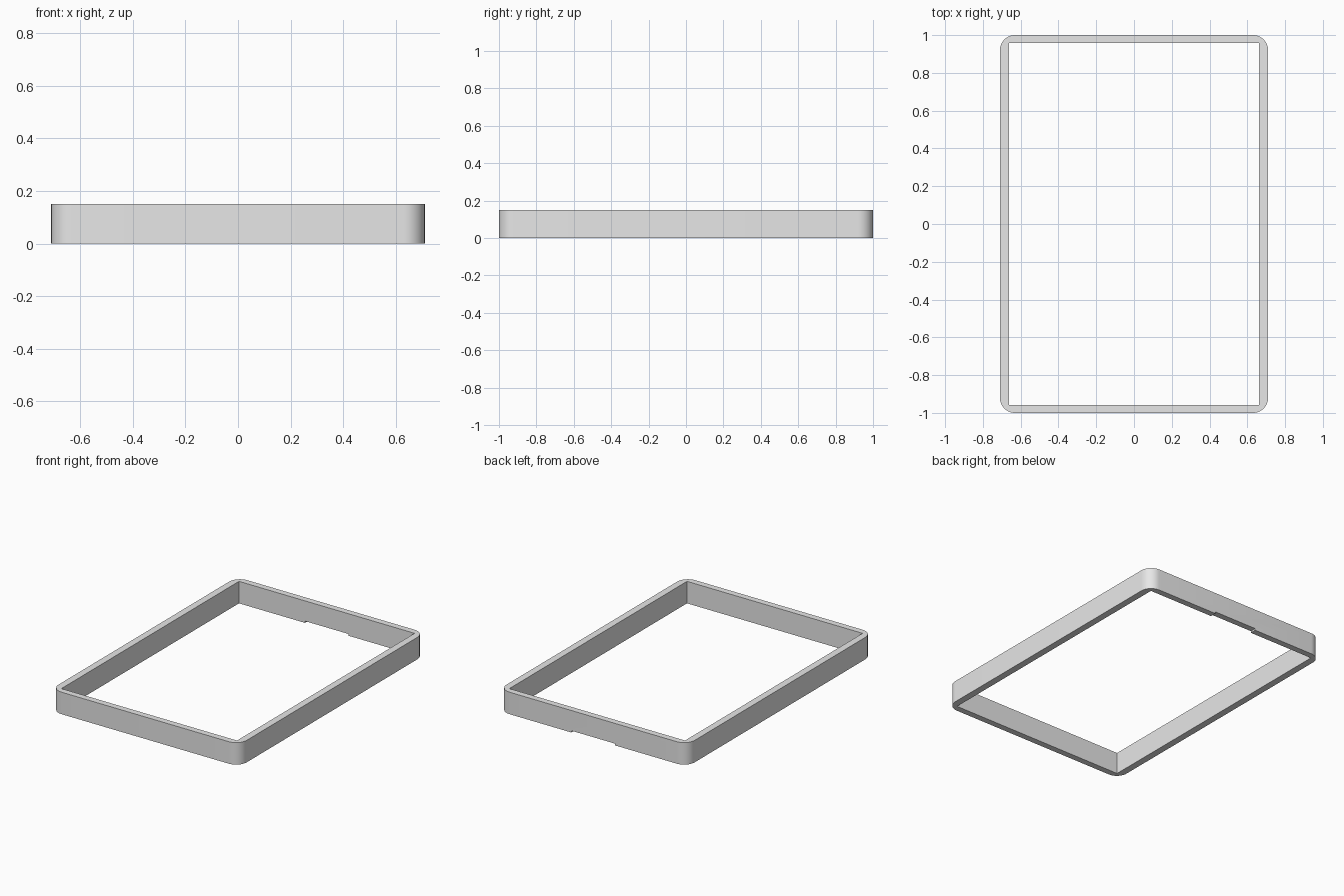
import bpy
import bmesh
from mathutils import Matrix, Vector

old = bpy.data.objects.get("Cube")
if old:
    bpy.data.objects.remove(old, do_unlink=True)

# Overall sizes
WIDTH, LENGTH, HEIGHT = 1.42, 2.0, 0.15
INNER_WIDTH, INNER_LENGTH = 1.325, 1.914
CORNER_RADIUS = 0.08


def box(name, size, center, radius=0.0):
    """Box with optionally rounded vertical edges."""
    bm = bmesh.new()
    bmesh.ops.create_cube(bm, size=1.0, matrix=Matrix.Translation(Vector(center))
                          @ Matrix.Diagonal((*size, 1.0)))
    if radius:
        upright = [e for e in bm.edges
                   if abs(e.verts[0].co.z - e.verts[1].co.z) > size[2] / 2]
        bmesh.ops.bevel(bm, geom=upright, offset=radius, segments=10,
                        profile=0.5, affect='EDGES')
    mesh = bpy.data.meshes.new(name)
    bm.to_mesh(mesh)
    bm.free()
    obj = bpy.data.objects.new(name, mesh)
    bpy.context.scene.collection.objects.link(obj)
    return obj


def cut(target, cutter):
    """Subtract the cutter and remove it."""
    cutter.hide_render = True
    mod = target.modifiers.new("cut", 'BOOLEAN')
    mod.operation = 'DIFFERENCE'
    mod.solver = 'EXACT'
    mod.object = cutter
    bpy.context.view_layer.objects.active = target
    bpy.ops.object.modifier_apply(modifier=mod.name)
    bpy.data.objects.remove(cutter, do_unlink=True)


# Rounded rectangular frame with a square-cornered opening
frame = box("frame", (WIDTH, LENGTH, HEIGHT), (0, 0, HEIGHT / 2), CORNER_RADIUS)
cut(frame, box("opening_cutter", (INNER_WIDTH, INNER_LENGTH, 1), (0, 0, 0)))

# Shallow notch under the middle of the back wall
NOTCH_WIDTH, NOTCH_DEPTH = 0.33, 0.012
cut(frame, box("notch_cutter", (NOTCH_WIDTH, 0.2, 2 * NOTCH_DEPTH), (0, LENGTH / 2, 0)))

# Grey material
grey = bpy.data.materials.new("light_grey")
grey.use_nodes = True
colour = (0.8, 0.8, 0.8, 1.0)
grey.diffuse_color = colour
grey.node_tree.nodes["Principled BSDF"].inputs["Base Color"].default_value = colour
frame.data.materials.clear()
frame.data.materials.append(grey)

# Smooth corners, sharp rims
bpy.ops.object.select_all(action='DESELECT')
frame.select_set(True)
bpy.context.view_layer.objects.active = frame
bpy.ops.object.shade_smooth_by_angle()
